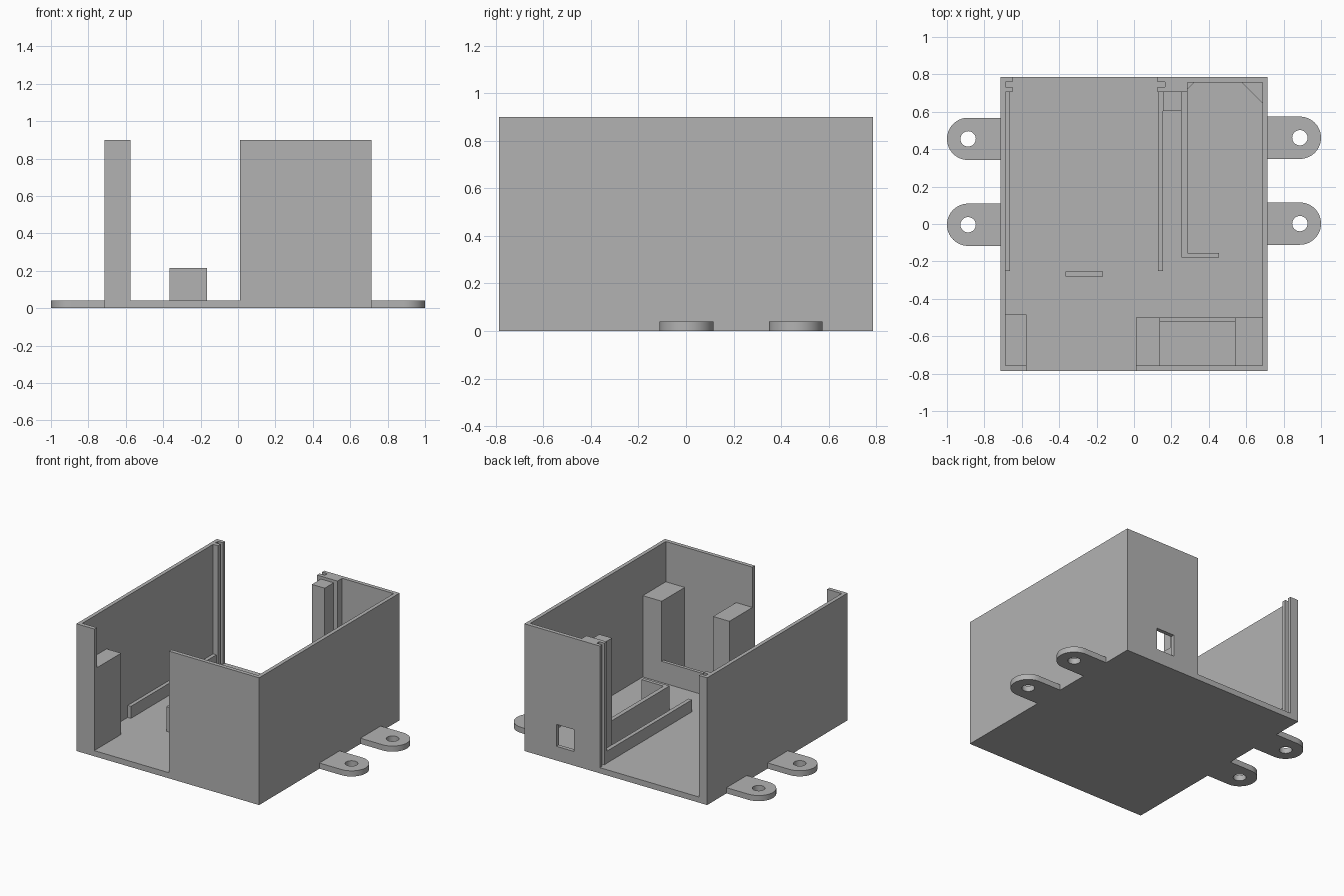
import bpy, bmesh, math

old = bpy.data.objects.get("Cube")
if old:
    bpy.data.objects.remove(old, do_unlink=True)

grey = bpy.data.materials.new("light_grey_plastic")
grey.use_nodes = True
colour = (0.45, 0.45, 0.45, 1)
grey.diffuse_color = colour
grey.node_tree.nodes["Principled BSDF"].inputs["Base Color"].default_value = colour

FLOOR, TOP, POST, RAIL, PLATE = 0.04, 0.9, 0.615, 0.125, 0.215
W, D = 0.715, 0.785          # outer half width and half depth
IN_X, IN_Y = 0.688, 0.757    # inner half width and half depth


def prism(name, outline, z0, z1):
    """Extrude a flat outline from z0 up to z1."""
    bm = bmesh.new()
    face = bm.faces.new([bm.verts.new((x, y, z0)) for x, y in outline])
    side = bmesh.ops.extrude_face_region(bm, geom=[face])["geom"]
    bmesh.ops.translate(bm, vec=(0, 0, z1 - z0),
                        verts=[v for v in side if isinstance(v, bmesh.types.BMVert)])
    bmesh.ops.recalc_face_normals(bm, faces=bm.faces)
    mesh = bpy.data.meshes.new(name)
    bm.to_mesh(mesh)
    bm.free()
    mesh.materials.append(grey)
    obj = bpy.data.objects.new(name, mesh)
    bpy.context.collection.objects.link(obj)
    return obj


def box(name, x0, x1, y0, y1, z0, z1):
    return prism(name, [(x0, y0), (x1, y0), (x1, y1), (x0, y1)], z0, z1)


def arc(cx, cy, r, start, end, steps):
    return [(cx + r * math.cos(start + (end - start) * i / steps),
             cy + r * math.sin(start + (end - start) * i / steps))
            for i in range(steps + 1)]


def cut(obj, cutter):
    """Subtract the cutter and discard it."""
    cutter.hide_render = True
    mod = obj.modifiers.new("cut", "BOOLEAN")
    mod.operation, mod.solver, mod.object = "DIFFERENCE", "EXACT", cutter
    bpy.context.view_layer.objects.active = obj
    bpy.ops.object.modifier_apply(modifier=mod.name)
    bpy.data.objects.remove(cutter, do_unlink=True)


# Floor
box("floor", -W, W, -D, D, 0, FLOOR)

# Right wall with front return and slotted rear edge
prism("right_wall", [
    (-0.575, -D), (-0.575, -IN_Y), (-IN_X, -IN_Y), (-IN_X, 0.705),
    (-0.65, 0.705), (-0.65, 0.733), (-IN_X, 0.733), (-IN_X, 0.76),
    (-0.65, 0.76), (-0.65, D), (-W, D), (-W, -D)], FLOOR, TOP)

# Left wall with wide front and rear panels and the matching slot
left_wall = prism("left_wall", [
    (0.01, -D), (W, -D), (W, D), (0.125, D), (0.125, 0.76), (0.167, 0.76),
    (0.167, 0.733), (0.125, 0.733), (0.125, 0.705), (0.285, 0.705),
    (0.285, IN_Y), (IN_X, IN_Y), (IN_X, -IN_Y), (0.01, -IN_Y)], FLOOR, TOP)

# Rear socket window
cut(left_wall, box("window_cutter", 0.325, 0.465, 0.74, 0.85, 0.1, 0.255))

# Front support posts and the low wall between the left pair
box("right_front_post", -IN_X, -0.575, -IN_Y, -0.485, FLOOR, POST)
box("middle_front_post", 0.01, 0.138, -IN_Y, -0.5, FLOOR, POST)
box("left_front_post", 0.54, IN_X, -IN_Y, -0.5, FLOOR, POST)
box("front_pocket_wall", 0.138, 0.54, -0.523, -0.5, FLOOR, 0.19)

# Tall rear post and floor rails
box("rear_post", 0.155, 0.255, 0.605, 0.705, FLOOR, 0.88)
box("right_rail", -IN_X, -0.663, -0.25, 0.705, FLOOR, RAIL)
box("left_rail", 0.127, 0.155, -0.25, 0.705, FLOOR, RAIL)

# Board tray, its stop plates and corner supports
box("tray_rib", 0.255, 0.285, -0.155, 0.705, FLOOR, PLATE)
box("tray_stop", 0.255, 0.455, -0.18, -0.155, FLOOR, PLATE)
box("floor_stop", -0.365, -0.165, -0.28, -0.255, FLOOR, PLATE)
prism("large_corner_support", [(0.575, IN_Y), (IN_X, 0.645), (IN_X, IN_Y)], FLOOR, 0.1)
prism("small_corner_support", [(0.285, 0.72), (0.322, IN_Y), (0.285, IN_Y)], FLOOR, 0.1)

# Rounded mounting tabs with screw holes
R = 0.113
for side, label, offset in ((1, "left", 0.002), (-1, "right", -0.004)):
    for y, place in ((0.459, "rear"), (0, "front")):
        cx, cy = side * (1 - R), y + offset
        ends = arc(0, 0, R, -math.pi / 2, math.pi / 2, 32)
        outline = [(cx + side * px, cy + py) for px, py in ends]
        outline += [(side * W, cy + R), (side * W, cy - R)]
        tab = prism(f"{label}_{place}_tab", outline, 0, FLOOR)
        hole = arc(cx, cy, 0.041, 0, 2 * math.pi, 32)[:-1]
        cut(tab, prism("hole_cutter", hole, -0.1, 0.1))
        bpy.ops.object.select_all(action="DESELECT")
        tab.select_set(True)
        bpy.context.view_layer.objects.active = tab
        bpy.ops.object.shade_smooth_by_angle(angle=math.radians(30))
